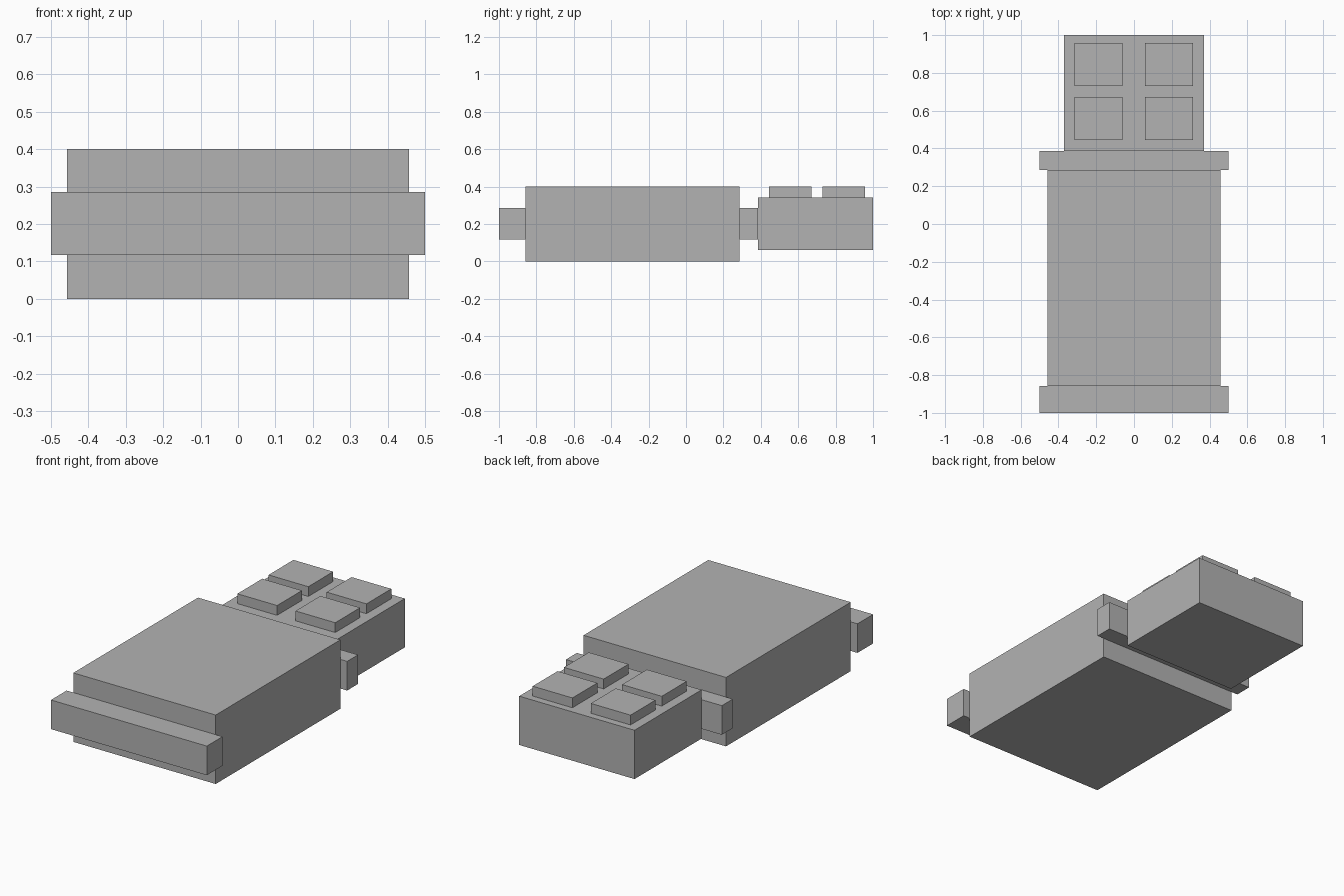
import bpy

if "Cube" in bpy.data.objects:
    bpy.data.objects.remove(bpy.data.objects["Cube"])

grey = bpy.data.materials.new("plain_grey")
grey.diffuse_color = (0.45, 0.45, 0.45, 1)
grey.use_nodes = True
grey.node_tree.nodes["Principled BSDF"].inputs["Base Color"].default_value = grey.diffuse_color


def box(name, x, y, z):
    """Box spanning the given (min, max) range on each axis."""
    spans = (x, y, z)
    bpy.ops.mesh.primitive_cube_add(size=1, location=[(a + b) / 2 for a, b in spans])
    ob = bpy.context.object
    ob.name = name
    ob.scale = [b - a for a, b in spans]
    bpy.ops.object.transform_apply(location=False, rotation=False, scale=True)
    ob.data.materials.append(grey)
    return ob


# Main body with a wider bar at each end
box("main_body", (-0.457, 0.457), (-0.857, 0.286), (0, 0.4))
box("front_bar", (-0.5, 0.5), (-1, -0.857), (0.117, 0.286))
box("rear_bar", (-0.5, 0.5), (0.286, 0.386), (0.117, 0.286))

# Narrow rear block
box("rear_block", (-0.37, 0.37), (0.386, 1), (0.06, 0.343))

# Two by two raised pads on the rear block
for row, y in (("front", (0.444, 0.672)), ("back", (0.73, 0.958))):
    for side, x in (("left", (-0.315, -0.06)), ("right", (0.058, 0.313))):
        box(f"pad_{row}_{side}", x, y, (0.343, 0.4))
